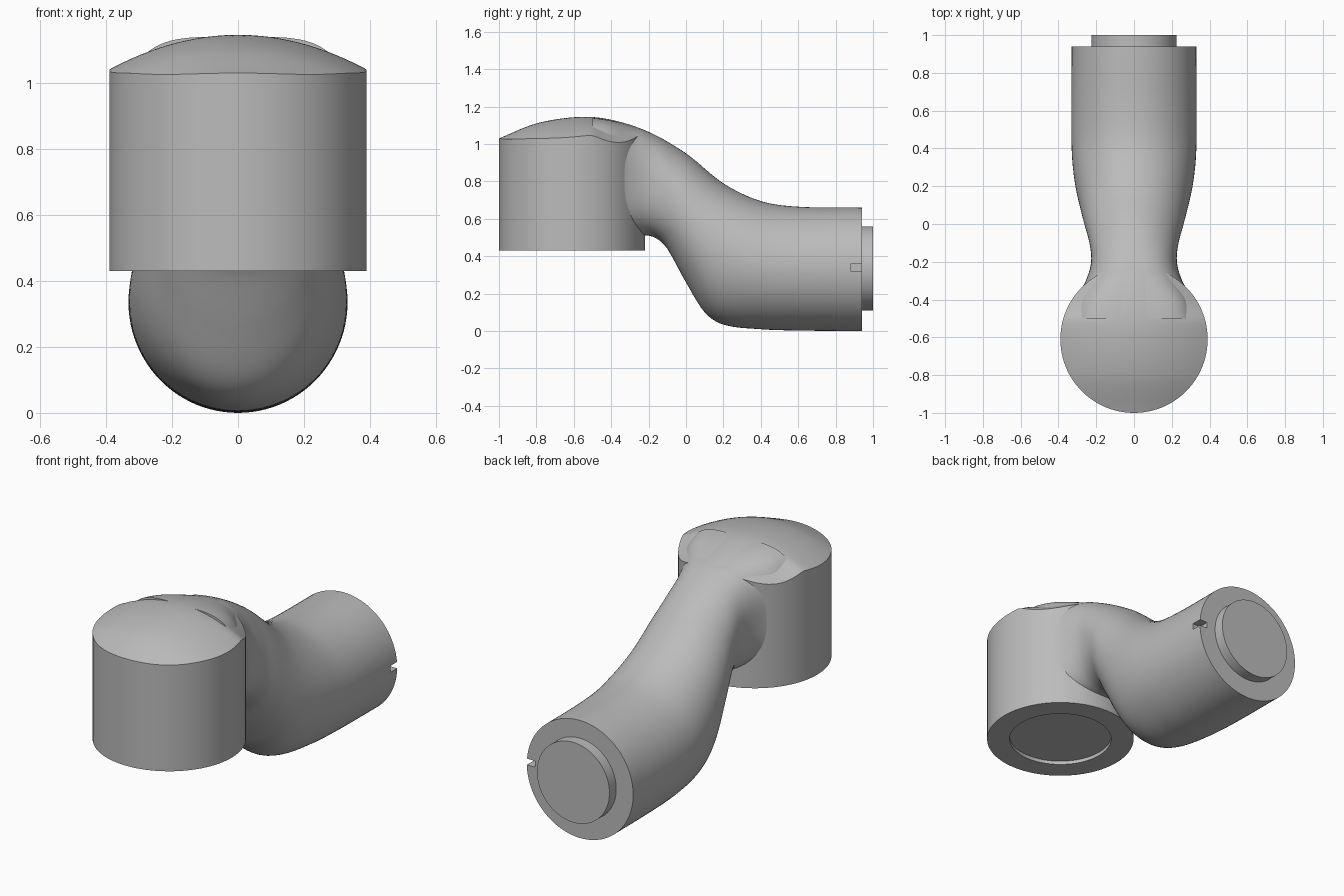
import bpy, bmesh, math

if "Cube" in bpy.data.objects:
    bpy.data.objects.remove(bpy.data.objects["Cube"], do_unlink=True)

SEG = 96
grey = bpy.data.materials.new("Plain grey")
grey.use_nodes = True
COLOUR = (0.5, 0.5, 0.5, 1)
grey.diffuse_color = COLOUR
grey.node_tree.nodes["Principled BSDF"].inputs["Base Color"].default_value = COLOUR


def smooth_curve(points):
    """Hermite interpolation through (position, value) points."""
    def slope(i):
        a, b = points[max(i - 1, 0)], points[min(i + 1, len(points) - 1)]
        return (b[1] - a[1]) / (b[0] - a[0])

    def value(t):
        t = min(max(t, points[0][0]), points[-1][0])
        i = 0
        while i < len(points) - 2 and t > points[i + 1][0]:
            i += 1
        (a, va), (b, vb) = points[i], points[i + 1]
        h, s = b - a, (t - a) / (b - a)
        blend = s * s * (3 - 2 * s)
        return (va + (vb - va) * blend + h * slope(i) * s * (1 - s) ** 2
                - h * slope(i + 1) * s * s * (1 - s))
    return value


def loft(name, rings):
    """Skin closed rings of equal length and cap both ends."""
    bm = bmesh.new()
    loops = [[bm.verts.new(p) for p in ring] for ring in rings]
    n = len(loops[0])
    for a, b in zip(loops, loops[1:]):
        for i in range(n):
            j = (i + 1) % n
            bm.faces.new((a[i], a[j], b[j], b[i]))
    bm.faces.new(loops[0])
    bm.faces.new(loops[-1])
    bmesh.ops.recalc_face_normals(bm, faces=bm.faces)
    mesh = bpy.data.meshes.new(name)
    bm.to_mesh(mesh)
    bm.free()
    obj = bpy.data.objects.new(name, mesh)
    bpy.context.collection.objects.link(obj)
    mesh.materials.append(grey)
    return obj


def activate(obj):
    bpy.ops.object.select_all(action='DESELECT')
    obj.select_set(True)
    bpy.context.view_layer.objects.active = obj


ANGLES = [2 * math.pi * i / SEG for i in range(SEG)]

# Shared outline curves along the length
top = smooth_curve([(-1, 1.03), (-.8, 1.11), (-.57, 1.145), (-.4, 1.13), (-.2, 1.065),
                    (0, .95), (.2, .79), (.4, .695), (.6, .665), (.94, .66)])
bottom = smooth_curve([(-.5, .5), (-.3, .51), (-.2, .51), (-.15, .49), (-.1, .44),
                       (0, .26), (.1, .1), (.2, .035), (.4, .01), (.6, .003), (.94, 0)])
half_width = smooth_curve([(-.5, .33), (-.4, .31), (-.3, .255), (-.2, .227), (-.1, .236),
                           (0, .263), (.2, .31), (.4, .33), (.94, .33)])
squareness = smooth_curve([(-.5, 4), (-.3, 3), (-.1, 2.2), (.1, 2), (.94, 2)])

# Head: upright cylinder with a domed top and a shallow round recess below
HEAD_R, HEAD_Y, HEAD_Z = .39, -.61, .43


def head_ring(r, z=None):
    ring = []
    for a in ANGLES:
        x, y = r * math.cos(a), HEAD_Y + r * math.sin(a)
        drop = (.69 + 4 * max(0, y + .5)) * x * x
        ring.append((x, y, top(y) - drop if z is None else z))
    return ring


head = loft("head", [head_ring(HEAD_R * k / 14) for k in range(1, 15)] + [
    head_ring(HEAD_R, HEAD_Z), head_ring(.27, HEAD_Z), head_ring(.27, HEAD_Z + .02)])


# Arm: S-shaped tube that widens from the neck to the socket
def arm_ring(y):
    lo, hi, w, n = bottom(y), top(y) - (.004 if y < -.25 else 0), half_width(y), squareness(y)
    mid, h = (lo + hi) / 2, (hi - lo) / 2

    def power(v):
        return math.copysign(abs(v) ** (2 / n), v)
    return [(w * power(math.cos(a)), y, mid + h * power(math.sin(a))) for a in ANGLES]


STEPS = 72
arm = loft("arm", [arm_ring(-.5 + 1.44 * k / STEPS) for k in range(STEPS + 1)])

# Key notch in the socket rim
bpy.ops.mesh.primitive_cube_add(size=1, location=(.33, .94, .34))
cutter = bpy.context.object
cutter.name = "notch_cutter"
cutter.scale = (.1, .12, .035)
cutter.hide_render = True
notch = arm.modifiers.new("notch", 'BOOLEAN')
notch.operation = 'DIFFERENCE'
notch.solver = 'EXACT'
notch.object = cutter
activate(arm)
bpy.ops.object.modifier_apply(modifier="notch")
bpy.data.objects.remove(cutter, do_unlink=True)


# Plug: short round spigot on the socket end
def plug_ring(y):
    return [(.225 * math.cos(a), y, .335 + .225 * math.sin(a)) for a in ANGLES]


plug = loft("plug", [plug_ring(.92), plug_ring(1)])

for part in (head, arm, plug):
    activate(part)
    bpy.ops.object.shade_smooth_by_angle(angle=math.radians(35))
